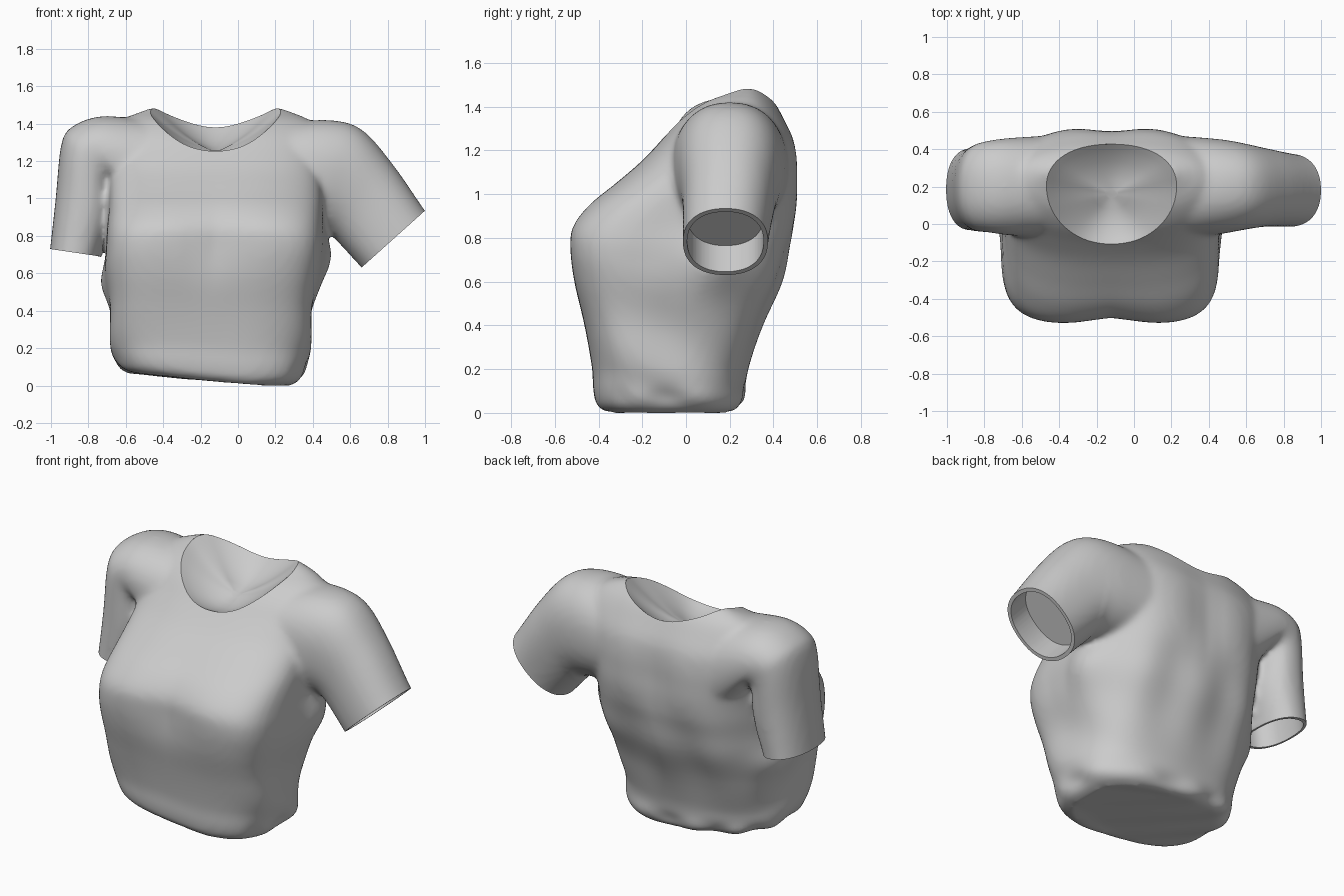
import bpy, bmesh, math
from mathutils import Vector

if "Cube" in bpy.data.objects:
    bpy.data.objects.remove(bpy.data.objects["Cube"])


def spline(rows, steps=5):
    """Smoothly interpolate rows of section values."""
    out = []
    for i in range(len(rows) - 1):
        a, b, c, d = (rows[max(0, min(len(rows) - 1, i + k))] for k in (-1, 0, 1, 2))
        for s in range(steps):
            t = s / steps
            out.append([0.5 * (2 * q + (r - p) * t + (2 * p - 5 * q + 4 * r - w) * t * t
                               + (3 * q - p - 3 * r + w) * t ** 3)
                        for p, q, r, w in zip(a, b, c, d)])
    return out + [list(rows[-1])]


def power(v, e):
    return math.copysign(abs(v) ** e, v)


def bump(v, centre, width):
    return math.exp(-((v - centre) / width) ** 2)


def loft(name, rings, first_cap=True):
    """Surface through a list of point rings, capped at the ends."""
    bm = bmesh.new()
    vs = [[bm.verts.new(p) for p in r] for r in rings]
    n = len(vs[0])
    for a, b in zip(vs, vs[1:]):
        for i in range(n):
            bm.faces.new((a[i], a[(i + 1) % n], b[(i + 1) % n], b[i]))
    if first_cap:
        bm.faces.new(vs[0][::-1])
    bm.faces.new(vs[-1])
    if first_cap:
        bmesh.ops.recalc_face_normals(bm, faces=bm.faces)
    mesh = bpy.data.meshes.new(name)
    bm.to_mesh(mesh)
    bm.free()
    ob = bpy.data.objects.new(name, mesh)
    bpy.context.collection.objects.link(ob)
    return ob


def torso_ring(z, x0, x1, y0, y1, ef, eb, n=72):
    pts = []
    for i in range(n):
        t = 2 * math.pi * i / n
        e = ef if math.sin(t) < 0 else eb
        x = (x0 + x1) / 2 + (x1 - x0) / 2 * power(math.cos(t), 2 / e)
        y = (y0 + y1) / 2 + (y1 - y0) / 2 * power(math.sin(t), 2 / e)
        if math.sin(t) < 0:   # hollow between the two sides of the chest
            y += 0.035 * bump(x, -0.12, 0.16) * bump(z, 0.78, 0.2)
        else:                 # hollow along the spine
            y -= 0.035 * bump(x, -0.12, 0.14) * bump(z, 1.0, 0.3)
        if x > 0.2:           # loose cloth under the arm
            x += 0.06 * bump(z, 0.68, 0.14) * bump(y, 0.13, 0.16)
        lift = 0.11 * max(0, 0.05 - x) * max(0, 1 - z / 0.4)   # slanted hem
        pts.append((x, y, z + lift))
    return pts


def sleeve_ring(ux, uz, lx, lz, yc, yh, n=40):
    c, h = Vector(((ux + lx) / 2, yc, (uz + lz) / 2)), Vector(((ux - lx) / 2, 0, (uz - lz) / 2))
    return [c + h * power(math.cos(t), 0.88) + Vector((0, yh * power(math.sin(t), 0.88), 0))
            for t in (2 * math.pi * i / n for i in range(n))]


# Torso sections: z, x left, x right, y front, y back, squareness front and back
torso = [(0.0, -0.58, 0.28, -0.37, 0.22, 3, 2.7), (0.03, -0.63, 0.33, -0.41, 0.255, 3.2, 2.7),
         (0.1, -0.66, 0.36, -0.425, 0.27, 3.4, 2.7), (0.2, -0.675, 0.378, -0.43, 0.285, 3.6, 2.7),
         (0.4, -0.69, 0.40, -0.465, 0.345, 3.8, 2.6), (0.6, -0.71, 0.44, -0.515, 0.435, 4.2, 2.6),
         (0.75, -0.705, 0.455, -0.535, 0.48, 4.4, 2.6), (0.85, -0.70, 0.455, -0.525, 0.51, 4, 2.6),
         (0.95, -0.69, 0.455, -0.45, 0.525, 3.5, 2.6), (1.05, -0.69, 0.455, -0.325, 0.525, 3.1, 2.6),
         (1.15, -0.69, 0.455, -0.205, 0.52, 2.8, 2.6), (1.25, -0.69, 0.455, -0.11, 0.50, 2.7, 2.6),
         (1.35, -0.68, 0.45, -0.025, 0.45, 2.5, 2.5), (1.42, -0.62, 0.38, 0.06, 0.41, 2.4, 2.4),
         (1.46, -0.53, 0.29, 0.15, 0.375, 2.3, 2.3), (1.485, -0.46, 0.22, 0.21, 0.345, 2.2, 2.2)]
# Sleeve sections: upper x z, lower x z, y centre, y half width
right = [(0.25, 1.40, 0.25, 0.85, 0.2, 0.27), (0.48, 1.42, 0.42, 0.82, 0.2, 0.255),
         (0.66, 1.37, 0.50, 0.80, 0.2, 0.232), (0.83, 1.18, 0.55, 0.75, 0.195, 0.21),
         (1.0, 0.935, 0.66, 0.63, 0.18, 0.195), (1.07, 0.85, 0.73, 0.545, 0.18, 0.195)]
left = [(-0.5, 1.42, -0.5, 0.85, 0.2, 0.27), (-0.73, 1.44, -0.62, 1.0, 0.2, 0.26),
        (-0.885, 1.385, -0.66, 1.08, 0.2, 0.245), (-0.945, 1.29, -0.67, 1.05, 0.195, 0.238),
        (-0.975, 1.0, -0.67, 0.9, 0.19, 0.23), (-1.005, 0.73, -0.735, 0.69, 0.185, 0.22),
        (-1.02, 0.62, -0.76, 0.58, 0.185, 0.22)]

shirt = loft("shirt", [torso_ring(*r) for r in spline(torso)])
sleeves = [loft(name, [sleeve_ring(*r) for r in spline(rows)])
           for name, rows in (("right_sleeve", right), ("left_sleeve", left))]

# Neck hole cutter, slightly narrower towards the front
NX, NY, RX, RY = -0.12, 0.16, 0.345, 0.267


def neck_width(y):
    return RX * (1 + 0.12 * (y - NY) / RY)


def neck_point(t, z):
    y = NY + RY * power(math.sin(t), 0.92)
    return NX + neck_width(y) * power(math.cos(t), 0.92), y, z


cutter = loft("neck_cutter", [[neck_point(2 * math.pi * i / 64, z) for i in range(64)] for z in (0.9, 1.9)])
cutter.hide_render = True

# Fuse the parts, soften the seams and open the neck
bpy.ops.object.select_all(action='DESELECT')
shirt.select_set(True)
bpy.context.view_layer.objects.active = shirt


def boolean(ob, operation):
    m = shirt.modifiers.new("cut", 'BOOLEAN')
    m.operation, m.object, m.solver = operation, ob, 'EXACT'
    bpy.ops.object.modifier_apply(modifier=m.name)
    bpy.data.objects.remove(ob)


for s in sleeves:
    boolean(s, 'UNION')
m = shirt.modifiers.new("fuse", 'REMESH')
m.mode, m.voxel_size = 'VOXEL', 0.018
bpy.ops.object.modifier_apply(modifier="fuse")
m = shirt.modifiers.new("soften", 'SMOOTH')
m.factor, m.iterations = 0.5, 10
bpy.ops.object.modifier_apply(modifier="soften")
boolean(cutter, 'DIFFERENCE')

bm = bmesh.new()
bm.from_mesh(shirt.data)


def in_neck(v):
    x, y, z = v.co
    p = 2 / 0.92
    return z > 0.85 and abs((x - NX) / neck_width(y)) ** p + abs((y - NY) / RY) ** p < 1.004


bmesh.ops.delete(bm, geom=[f for f in bm.faces if all(in_neck(v) for v in f.verts)], context='FACES')
neck_rim = [v.co.copy() for v in bm.verts if v.is_boundary]

# Open the cuffs: a narrow turned-in edge, an inner wall and a recessed end
for rows, end, side, limit in ((right, 4, 1, 0.57), (left, 5, -1, 0.722)):
    ux, uz, lx, lz = rows[end][:4]
    n = Vector((uz - lz, 0, lx - ux)).normalized()
    if n.z > 0:
        n = -n
    faces = [f for f in bm.faces if f.calc_center_median().x * side > limit]
    geom = set(faces)
    for f in faces:
        geom.update(f.verts)
        geom.update(f.edges)
    cut = bmesh.ops.bisect_plane(bm, geom=list(geom), plane_co=(ux, 0.18, uz), plane_no=n, clear_outer=True)
    rim = [e for e in cut['geom_cut'] if isinstance(e, bmesh.types.BMEdge)]
    c = Vector(((ux + lx) / 2, rows[end][4], (uz + lz) / 2))
    for scale, depth in ((0.9, 0), (1, 0.16)):
        new = bmesh.ops.extrude_edge_only(bm, edges=rim)['geom']
        rim = [e for e in new if isinstance(e, bmesh.types.BMEdge)]
        for v in new:
            if isinstance(v, bmesh.types.BMVert):
                v.co = c + (v.co - c) * scale - n * depth
    bmesh.ops.contextual_create(bm, geom=rim)

# Soft cloth folds: upright on the back, slanted on the sides, gathered at the hem
bm.normal_update()
moves = []
for v in bm.verts:
    x, y, z = v.co
    nrm = v.normal
    side = abs(nrm.x)
    d = 0.012 * max(0, nrm.y) * bump(z, 0.6, 0.3) * math.cos(17 * (x + 0.12))
    d += 0.018 * side * math.sin(14 * (z + 0.7 * y)) * min(1, z / 0.2) * max(0, 1 - z / 0.7)
    d += 0.008 * bump(z, 0.07, 0.05) * math.sin(19 * x + 23 * y) * max(0, 0.3 + nrm.y + side)
    if x < -0.4:
        d += 0.035 * side * bump(z, 0.55, 0.1) * bump(y, 0.13, 0.16)
    if -0.74 < x < 0.55:
        moves.append((v, nrm * d))
for v, d in moves:
    v.co += d
low = min(v.co.z for v in bm.verts)
for v in bm.verts:
    v.co.z -= low
bm.to_mesh(shirt.data)
bm.free()

# Dished lining closing the neck
rim = []
for i in range(64):
    x, y, _ = neck_point(2 * math.pi * i / 64, 0)
    near = min(neck_rim, key=lambda p: (p.x - x) ** 2 + (p.y - y) ** 2)
    rim.append((x, y, near.z - low))
rings = [[(NX + (x - NX) * s, NY + (y - NY) * s, 1.37 + (z - 1.37) * s - 0.12 * (1 - s * s))
          for x, y, z in rim] for s in (1, 0.9, 0.8, 0.65, 0.5, 0.3, 0.1)]
loft("neck_lining", rings, False).select_set(True)
bpy.ops.object.shade_smooth_by_angle(angle=math.radians(50))
